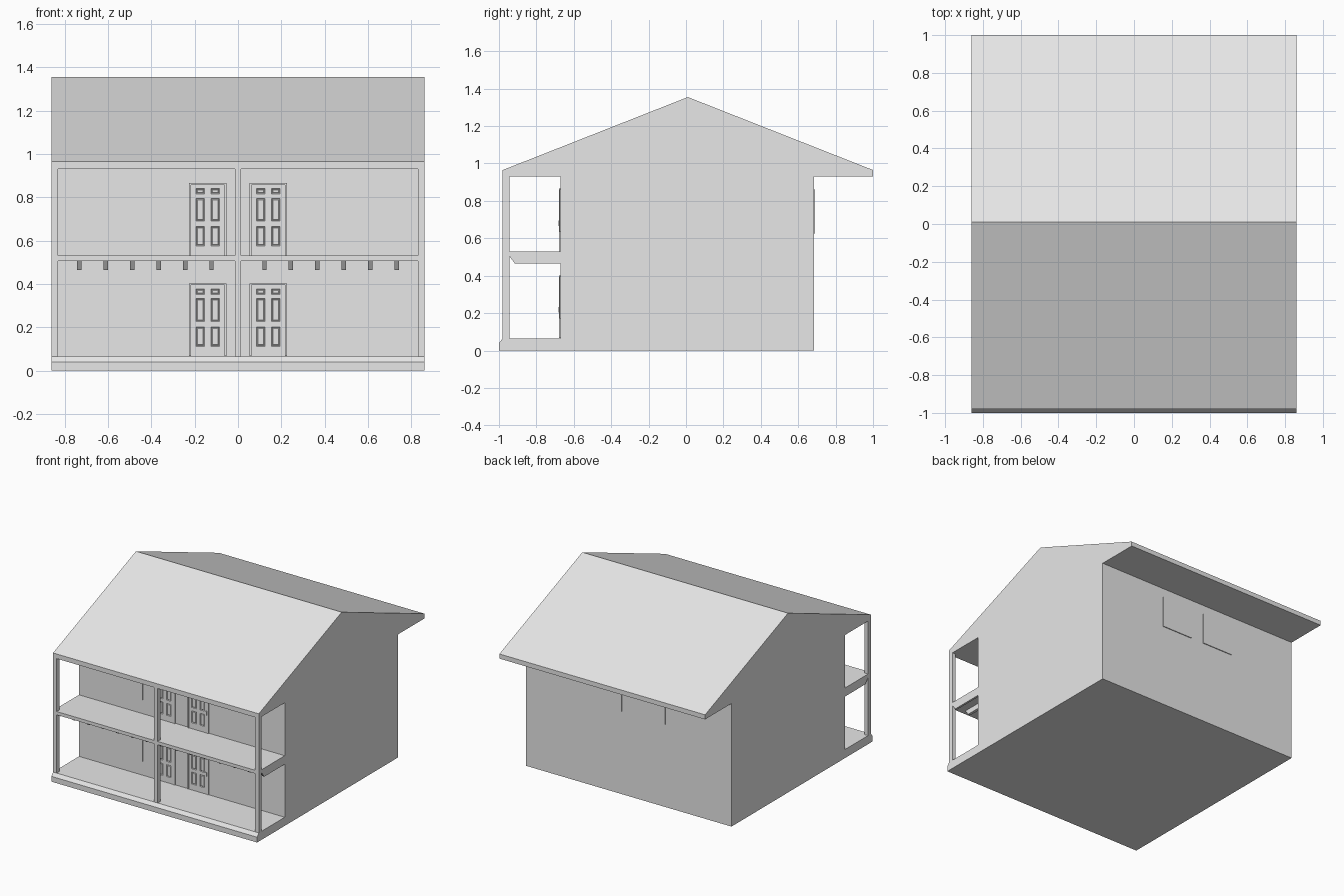
import bpy, bmesh

cube = bpy.data.objects.get("Cube")
if cube:
    bpy.data.objects.remove(cube, do_unlink=True)

grey = bpy.data.materials.new("light_grey")
GREY = (0.8, 0.8, 0.8, 1)
grey.use_nodes = True
grey.diffuse_color = GREY
grey.node_tree.nodes["Principled BSDF"].inputs["Base Color"].default_value = GREY

HALF = 0.86          # half width of the house
WALL = -0.67         # gallery wall
BACK = 0.685         # rear wall
DROP = 0.463         # offset between storeys


def finish(name, bm):
    bmesh.ops.recalc_face_normals(bm, faces=bm.faces)
    mesh = bpy.data.meshes.new(name)
    bm.to_mesh(mesh)
    bm.free()
    mesh.materials.append(grey)
    obj = bpy.data.objects.new(name, mesh)
    bpy.context.collection.objects.link(obj)
    return obj


def prism(name, profile, x0, x1):
    """Extrude a (y, z) profile from x0 to x1."""
    bm = bmesh.new()
    face = bm.faces.new([bm.verts.new((x0, y, z)) for y, z in profile])
    new = bmesh.ops.extrude_face_region(bm, geom=[face])["geom"]
    verts = [v for v in new if isinstance(v, bmesh.types.BMVert)]
    bmesh.ops.translate(bm, verts=verts, vec=(x1 - x0, 0, 0))
    return finish(name, bm)


def box(name, x, y, z):
    return prism(name, [(y[0], z[0]), (y[1], z[0]), (y[1], z[1]), (y[0], z[1])], *x)


def span(a, b, side):
    return tuple(sorted((a * side, b * side)))


def door(name, side, dz):
    """Slab with six sunken panels, cut from a grid of faces."""
    xs = [s * side for s in (0.065, 0.085, 0.125, 0.155, 0.195, 0.215)]
    zs = [z - dz for z in (0.53, 0.575, 0.665, 0.69, 0.795, 0.815, 0.84, 0.855)]
    front = WALL - 0.006
    bm = bmesh.new()
    grid = [[bm.verts.new((x, front, z)) for z in zs] for x in xs]
    panels = []
    for i in range(len(xs) - 1):
        for j in range(len(zs) - 1):
            corners = [grid[i][j], grid[i + 1][j], grid[i + 1][j + 1], grid[i][j + 1]]
            if side < 0:
                corners.reverse()
            face = bm.faces.new(corners)
            if i % 2 and j % 2:
                panels.append(face)
    # Edges of the slab run back to the wall
    rim = [e for e in bm.edges if e.is_boundary]
    new = bmesh.ops.extrude_edge_only(bm, edges=rim)["geom"]
    verts = [v for v in new if isinstance(v, bmesh.types.BMVert)]
    bmesh.ops.translate(bm, verts=verts, vec=(0, 0.006, 0))
    # Groove, then a raised field
    for depth in (-0.004, 0.003):
        bmesh.ops.inset_individual(bm, faces=panels, thickness=0.005, depth=depth)
    return finish(name, bm)


# House body, plinth and gabled roof in one side profile
prism("house_body", [(-1, 0), (-1, 0.04), (-0.98, 0.065), (WALL, 0.065), (WALL, 0.93),
                     (-0.98, 0.93), (-0.98, 0.965), (0.01, 1.355), (1, 0.965),
                     (1, 0.93), (BACK, 0.93), (BACK, 0)], -HALF, HALF)

# Upper gallery floor
box("gallery_floor", (-HALF, HALF), (-0.98, WALL), (0.505, 0.53))

# Posts on both storeys
for x in (-0.845, 0, 0.845):
    for level, z in (("lower", (0.065, 0.505)), ("upper", (0.53, 0.93))):
        box(level + "_post", (x - 0.015, x + 0.015), (-0.98, -0.945), z)

# Floor joists with sloped ends
for i in range(-7, 8):
    x = i * 0.1221
    prism("joist", [(-0.945, 0.505), (-0.915, 0.465), (WALL, 0.465), (WALL, 0.505)],
          max(x - 0.01, -HALF), min(x + 0.01, HALF))

# Doors, trim and windows, mirrored on both storeys
for side, hand in ((1, "left"), (-1, "right")):
    for level, dz in (("upper", 0), ("lower", DROP)):
        tag = level + "_" + hand
        door(tag + "_door", side, dz)
        trim = (WALL - 0.009, WALL)
        box(tag + "_door_outer_trim", span(0.217, 0.227, side), trim, (0.53 - dz, 0.865 - dz))
        box(tag + "_door_inner_trim", span(0.053, 0.063, side), trim, (0.53 - dz, 0.865 - dz))
        box(tag + "_door_head_trim", span(0.063, 0.217, side), trim, (0.857 - dz, 0.865 - dz))
        box(tag + "_door_handle", span(0.197, 0.213, side), (WALL - 0.012, WALL),
            (0.665 - dz, 0.695 - dz))
        box(tag + "_window", span(0.325, 0.635, side), (WALL - 0.005, WALL),
            (0.635 - dz, 0.86 - dz))
    box(hand + "_rear_window", span(0.055, 0.31, side), (BACK, BACK + 0.006), (0.625, 0.862))
